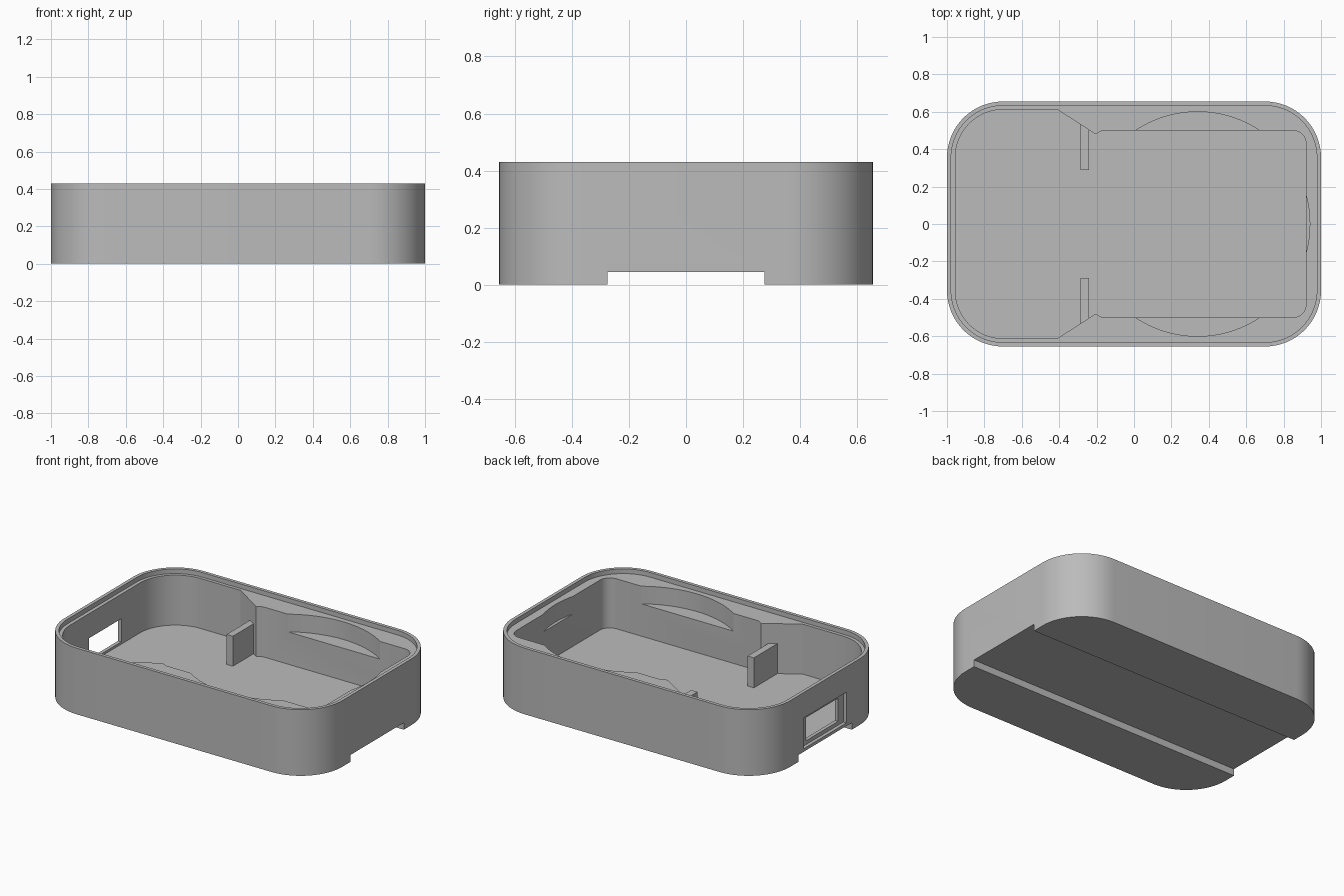
import bpy, bmesh
from math import sin, cos, pi, radians

default = bpy.data.objects.get("Cube")
if default:
    bpy.data.objects.remove(default, do_unlink=True)

grey = bpy.data.materials.new("plain grey")
grey.use_nodes = True
GREY = (0.5, 0.5, 0.5, 1)
grey.diffuse_color = GREY
grey.node_tree.nodes["Principled BSDF"].inputs["Base Color"].default_value = GREY

HEIGHT, LEDGE, FLOOR = 0.43, 0.40, 0.075


def arc(cx, cy, r, start, end, steps=16):
    angles = [radians(start + (end - start) * i / steps) for i in range(steps + 1)]
    return [(cx + r * cos(a), cy + r * sin(a)) for a in angles]


def mirror_y(half):
    """Close a left-to-right upper outline with its mirror image."""
    return half + [(x, -y) for x, y in reversed(half)]


def rounded(hx, hy, r):
    return mirror_y(arc(r - hx, hy - r, r, 180, 90) + arc(hx - r, hy - r, r, 90, 0))


def prism(name, outline, z0, z1):
    bm = bmesh.new()
    base = bm.faces.new([bm.verts.new((x, y, z0)) for x, y in outline])
    top = bmesh.ops.extrude_face_region(bm, geom=[base])["geom"]
    bmesh.ops.translate(bm, vec=(0, 0, z1 - z0),
                        verts=[v for v in top if isinstance(v, bmesh.types.BMVert)])
    bmesh.ops.recalc_face_normals(bm, faces=bm.faces)
    mesh = bpy.data.meshes.new(name)
    bm.to_mesh(mesh)
    bm.free()
    mesh.materials.append(grey)
    obj = bpy.data.objects.new(name, mesh)
    bpy.context.collection.objects.link(obj)
    return obj


def box(name, x0, x1, y0, y1, z0, z1):
    return prism(name, [(x0, y0), (x1, y0), (x1, y1), (x0, y1)], z0, z1)


def combine(target, tool, operation="DIFFERENCE"):
    mod = target.modifiers.new(tool.name, "BOOLEAN")
    mod.operation, mod.solver, mod.object = operation, "EXACT", tool
    bpy.ops.object.select_all(action="DESELECT")
    bpy.context.view_layer.objects.active = target
    target.select_set(True)
    bpy.ops.object.modifier_apply(modifier=mod.name)
    bpy.data.objects.remove(tool, do_unlink=True)


# Outer shell with rounded corners
tray = prism("tray_body", rounded(1, 0.655, 0.3), 0, HEIGHT)

# Lid ledge around the rim
combine(tray, prism("lid_recess", rounded(0.978, 0.633, 0.278), LEDGE, 0.6))

# Wide compartment, tapered neck and narrower pocket
cavity = arc(-0.7, 0.357, 0.255, 180, 90)
cavity += [(-0.41, 0.612), (-0.205, 0.48), (-0.17, 0.5)]
cavity += arc(0.85, 0.43, 0.07, 90, 0, 8)
combine(tray, prism("cavity", mirror_y(cavity), FLOOR, 0.5))

# Shallow round seat cutting into the pocket walls
combine(tray, prism("round_seat", arc(0.34, 0, 0.6, 0, 360, 96)[:-1], 0.285, 0.55))

# Channel along the underside
combine(tray, box("channel", -1.2, 1.2, -0.275, 0.275, -0.1, 0.045))

# End window with a stepped outer recess
combine(tray, box("window_recess", -1.2, -0.978, -0.22, 0.22, 0.065, 0.265))
combine(tray, box("window", -1.1, -0.9, -0.165, 0.165, 0.09, 0.24))

# Divider tabs beside the neck
for side in (-1, 1):
    y0, y1 = sorted((side * 0.29, side * 0.57))
    combine(tray, box("divider", -0.285, -0.24, y0, y1, FLOOR - 0.01, 0.27), "UNION")

bpy.ops.object.select_all(action="DESELECT")
tray.select_set(True)
bpy.context.view_layer.objects.active = tray
bpy.ops.object.shade_smooth_by_angle(angle=radians(30))
